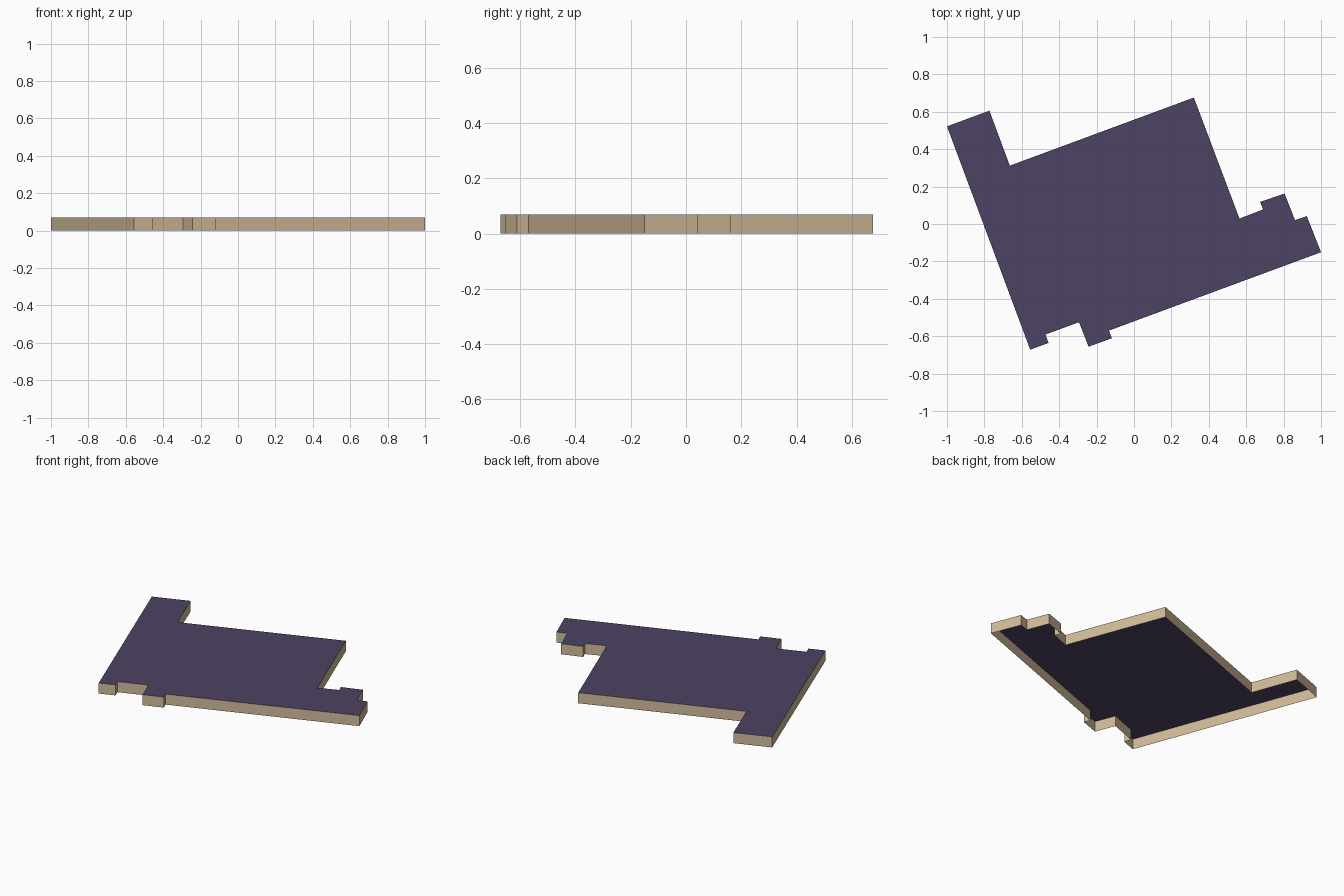
import bpy
import bmesh

cube = bpy.data.objects.get("Cube")
if cube:
    bpy.data.objects.remove(cube, do_unlink=True)

HEIGHT = 0.07


def make_material(name, rgb):
    mat = bpy.data.materials.new(name)
    mat.use_nodes = True
    colour = (*rgb, 1)
    mat.diffuse_color = colour
    mat.node_tree.nodes["Principled BSDF"].inputs["Base Color"].default_value = colour
    return mat


def make_object(name, bm, material):
    mesh = bpy.data.meshes.new(name)
    bm.to_mesh(mesh)
    bm.free()
    mesh.materials.append(material)
    obj = bpy.data.objects.new(name, mesh)
    bpy.context.collection.objects.link(obj)
    return obj


wall_tan = make_material("wall tan", (0.64, 0.50, 0.32))
roof_purple = make_material("roof purple", (0.075, 0.056, 0.125))

# Building footprint, counter-clockwise from the left front corner
footprint = [
    (-0.555, -0.672), (-0.457, -0.636), (-0.473, -0.591), (-0.294, -0.525),
    (-0.243, -0.656), (-0.118, -0.611), (-0.134, -0.57), (1.0, -0.151),
    (0.924, 0.042), (0.861, 0.021), (0.805, 0.163), (0.674, 0.118),
    (0.69, 0.078), (0.564, 0.029), (0.32, 0.676), (-0.664, 0.312),
    (-0.773, 0.606), (-1.0, 0.522),
]

# Flat roof, facing up
bm = bmesh.new()
bm.faces.new([bm.verts.new((x, y, HEIGHT)) for x, y in footprint])
make_object("flat_roof", bm, roof_purple)

# Thin outer walls, open underneath
bm = bmesh.new()
low = [bm.verts.new((x, y, 0)) for x, y in footprint]
high = [bm.verts.new((x, y, HEIGHT)) for x, y in footprint]
for i in range(len(footprint)):
    j = (i + 1) % len(footprint)
    bm.faces.new((low[i], low[j], high[j], high[i]))
make_object("outer_walls", bm, wall_tan)
